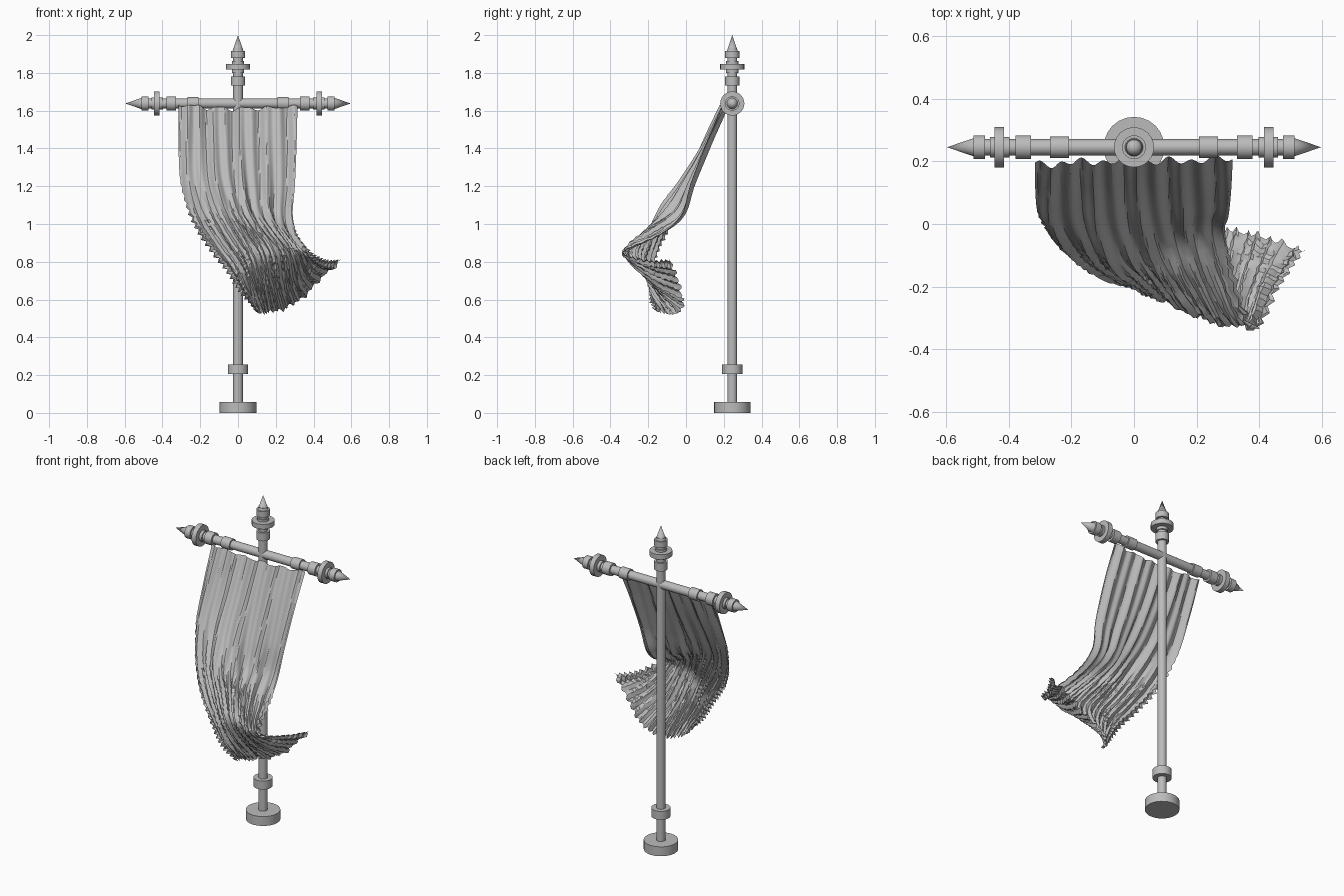
import bpy, bmesh, math, random
from mathutils import Vector, Matrix

if "Cube" in bpy.data.objects:
    bpy.data.objects.remove(bpy.data.objects["Cube"], do_unlink=True)

random.seed(4)
POLE_Y, BAR_Z = 0.245, 1.638
PARTS = []

# One plain grey for wood and cloth
grey = bpy.data.materials.new("plain grey")
grey.use_nodes = True
grey.diffuse_color = (0.5, 0.5, 0.5, 1)
bsdf = grey.node_tree.nodes["Principled BSDF"]
bsdf.inputs["Base Color"].default_value = (0.5, 0.5, 0.5, 1)
bsdf.inputs["Roughness"].default_value = 0.8


def finish(bm, name):
    mesh = bpy.data.meshes.new(name)
    bm.to_mesh(mesh)
    bm.free()
    mesh.materials.append(grey)
    obj = bpy.data.objects.new(name, mesh)
    bpy.context.collection.objects.link(obj)
    PARTS.append(obj)


def lathe(name, profile, matrix, sides=24):
    """Turn (radius, height) points around the local z axis."""
    bm = bmesh.new()
    verts = [bm.verts.new((r, 0, z)) for r, z in profile]
    edges = [bm.edges.new(p) for p in zip(verts, verts[1:])]
    bmesh.ops.spin(bm, geom=verts + edges, cent=(0, 0, 0), axis=(0, 0, 1),
                   angle=math.tau, steps=sides, use_merge=True)
    bmesh.ops.remove_doubles(bm, verts=bm.verts, dist=1e-5)
    bmesh.ops.recalc_face_normals(bm, faces=bm.faces)
    bm.transform(matrix)
    finish(bm, name)


def drum(r, a, b):
    return [(0, a), (r, a), (r, b), (0, b)]


# Standing pole with its foot and collar
upright = Matrix.Translation((0, POLE_Y, 0))
lathe("base", drum(0.097, 0, 0.058), upright)
lathe("pole", drum(0.026, 0.05, 1.93), upright)
lathe("pole_collar", drum(0.054, 0.205, 0.257), upright)

# Crossbar and the two rings that hold the cloth
centre = Matrix.Translation((0, POLE_Y, BAR_Z))
along_x = centre @ Matrix.Rotation(math.pi / 2, 4, 'Y')
lathe("crossbar", drum(0.026, -0.52, 0.52), along_x)
for side, s in (("left", 1), ("right", -1)):
    lathe(side + "_cloth_ring", drum(0.034, s * 0.208, s * 0.268), along_x)

# Same turned finial on the pole top and both bar ends; tip at local z = 0
ends = {
    "top": Matrix.Translation((0, POLE_Y, 2.0)),
    "left": Matrix.Translation((0.597, POLE_Y, BAR_Z)) @ Matrix.Rotation(math.pi / 2, 4, 'Y'),
    "right": Matrix.Translation((-0.597, POLE_Y, BAR_Z)) @ Matrix.Rotation(-math.pi / 2, 4, 'Y'),
}
for side, m in ends.items():
    lathe(side + "_spike", [(0, 0), (0.03, -0.088), (0, -0.088)], m)
    lathe(side + "_outer_collar", drum(0.038, -0.122, -0.085), m)
    lathe(side + "_disc", [(0, -0.2), (0.033, -0.2), (0.033, -0.182), (0.064, -0.182),
                           (0.064, -0.152), (0.033, -0.152), (0.033, -0.138), (0, -0.138)], m)
    lathe(side + "_inner_collar", drum(0.038, -0.268, -0.218), m)

# Windblown banner: four fall lines from the bar down to the hem
FALLS = [[Vector(p) for p in line] for line in (
    [(-.315, .19, 1.64), (-.315, .10, 1.43), (-.305, .01, 1.22), (-.25, -.07, 1.03),
     (-.16, -.14, .88), (-.05, -.18, .74), (.02, -.18, .63), (.09, -.16, .54)],
    [(-.105, .20, 1.62), (-.10, .10, 1.42), (-.09, -.02, 1.23), (-.05, -.13, 1.08),
     (.02, -.19, .95), (.09, -.24, .83), (.12, -.19, .70), (.16, -.06, .53)],
    [(.105, .20, 1.62), (.10, .11, 1.41), (.10, .02, 1.22), (.11, -.06, 1.07),
     (.16, -.19, .98), (.25, -.31, .85), (.28, -.18, .69), (.32, -.02, .59)],
    [(.315, .21, 1.63), (.31, .12, 1.42), (.30, .04, 1.21), (.285, -.01, 1.04),
     (.31, -.13, .94), (.385, -.33, .85), (.46, -.20, .81), (.54, -.08, .81)])]


def smooth_path(points, t):
    """Catmull-Rom through the points, t from 0 to 1."""
    n = len(points) - 1
    x = min(max(t, 0), 1) * n
    i = min(int(x), n - 1)
    f = x - i
    b, c = points[i], points[i + 1]
    a = points[i - 1] if i > 0 else 2 * b - c
    d = points[i + 2] if i + 2 <= n else 2 * c - b
    return 0.5 * (2 * b + (c - a) * f + (2 * a - 5 * b + 4 * c - d) * f * f
                  + (3 * b - a - 3 * c + d) * f ** 3)


def drape(u, v):
    return smooth_path([smooth_path(line, v) for line in FALLS], u)


NU, NV = 80, 66
bm = bmesh.new()
grid = []
for j in range(NV + 1):
    v = j / NV
    row = []
    for i in range(NU + 1):
        u = i / NU
        # Creasing starts higher on the billowing right-hand side
        crumple = min(max((v - 0.24 - 0.24 * u) / 0.2, 0), 1)
        e = 0.01
        du = drape(min(u + e, 1), v) - drape(max(u - e, 0), v)
        dv = drape(u, min(v + e, 1)) - drape(u, max(v - e, 0))
        normal = du.cross(dv).normalized()
        # Long uneven pleats above, fine ribs and small steps below
        pleat = 0.010 * math.sin(math.tau * 9 * u + 1.2 * math.sin(5 * v + 3 * u))
        pleat += 0.007 * math.sin(math.tau * 4.3 * u + 2 + 2 * v)
        ribs = 0.007 * math.sin(math.tau * 18 * u + 5 * v)
        step = 0.003 * (-1) ** j * math.sin(7 * u + 9 * v)
        lift = pleat * (1 - 0.4 * crumple) + crumple * (ribs + step)
        p = drape(u, v) + normal * lift
        p += crumple * Vector([random.uniform(-0.002, 0.002) for _ in range(3)])
        # Toothed free edges, fading inward
        tooth = 0.010 * crumple * (-1) ** j
        p += du.normalized() * tooth * (max(0, 1 - u / 0.06) + max(0, 1 - (1 - u) / 0.1))
        p += dv.normalized() * 0.010 * math.sin(math.tau * 18 * u) * max(0, 1 - (1 - v) / 0.08)
        # Scalloped hang at the bar
        p.z -= 0.007 * max(0, 1 - v / 0.1) * (1 + math.sin(math.tau * 5 * u))
        row.append(bm.verts.new(p))
    grid.append(row)
for r0, r1 in zip(grid, grid[1:]):
    for i in range(NU):
        bm.faces.new((r0[i], r1[i], r1[i + 1], r0[i + 1]))
finish(bm, "banner_cloth")

# Soft shading with crisp edges
bpy.ops.object.select_all(action='DESELECT')
for obj in PARTS:
    obj.select_set(True)
bpy.context.view_layer.objects.active = PARTS[0]
bpy.ops.object.shade_smooth_by_angle(angle=math.radians(30))
